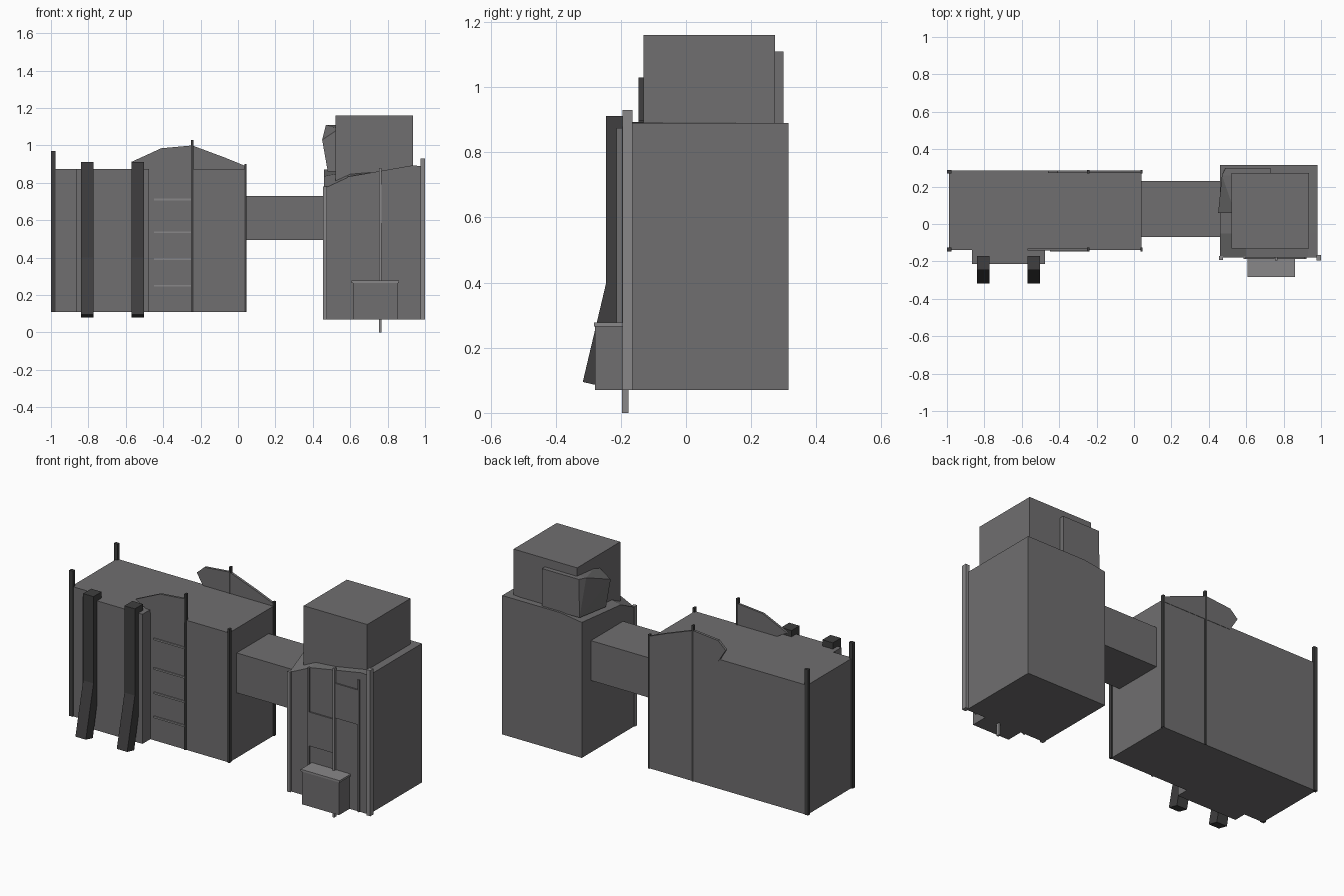
import bpy, bmesh

if "Cube" in bpy.data.objects:
    bpy.data.objects.remove(bpy.data.objects["Cube"])


def material(name, v):
    m = bpy.data.materials.new(name)
    m.diffuse_color = (v, v * 0.98, v, 1)
    m.use_nodes = True
    m.node_tree.nodes["Principled BSDF"].inputs["Base Color"].default_value = m.diffuse_color
    return m


GREY = material("stone_grey", 0.16)
DARK = material("dark_beam", 0.05)
LIGHT = material("light_trim", 0.25)


def finish(name, bm, mat):
    bmesh.ops.recalc_face_normals(bm, faces=bm.faces[:])
    me = bpy.data.meshes.new(name)
    bm.to_mesh(me)
    bm.free()
    me.materials.append(mat)
    ob = bpy.data.objects.new(name, me)
    bpy.context.collection.objects.link(ob)
    return ob


def box(name, x, y, z, mat=GREY):
    bm = bmesh.new()
    bmesh.ops.create_cube(bm, size=1)
    for v in bm.verts:
        v.co = [r[0] if c < 0 else r[1] for c, r in zip(v.co, (x, y, z))]
    return finish(name, bm, mat)


def prism(name, pts, axis, lo, hi, mat=GREY):
    """Extrude a 2D profile along x ('x': pts are y,z) or y ('y': pts are x,z)."""
    bm = bmesh.new()
    rings = []
    for d in (lo, hi):
        rings.append([bm.verts.new((d, a, b) if axis == 'x' else (a, d, b)) for a, b in pts])
        bm.faces.new(rings[-1])
    for i in range(len(pts)):
        j = (i + 1) % len(pts)
        bm.faces.new((rings[0][i], rings[0][j], rings[1][j], rings[1][i]))
    return finish(name, bm, mat)


# long hall, front projection and connecting passage
box("hall", (-0.99, 0.04), (-0.14, 0.285), (0.11, 0.875))
box("hall_front_block", (-0.865, -0.475), (-0.213, -0.13), (0.11, 0.875))
box("passage", (0.03, 0.47), (-0.07, 0.23), (0.495, 0.73))

# corner and middle posts on both long faces
for side, y in (("front", (-0.146, -0.126)), ("back", (0.271, 0.289))):
    box("end_post_" + side, (-1.0, -0.976), y, (0.11, 0.97), DARK)
    box("inner_post_" + side, (0.034, 0.046), y, (0.11, 0.9), DARK)
    box("middle_post_" + side, (-0.25, -0.238), y, (0.11, 1.03), DARK)

# peaked parapet plates
prism("front_parapet", [(-0.475, 0.86), (-0.57, 0.912), (-0.41, 0.985), (-0.245, 1.0),
                        (-0.245, 0.86)], 'y', -0.143, -0.13)
prism("back_parapet", [(-0.41, 0.86), (-0.46, 0.94), (-0.41, 0.985), (-0.245, 1.0),
                       (-0.07, 0.935), (0.04, 0.89), (0.04, 0.86)], 'y', 0.272, 0.287)

# bent buttress beams
for i, x in enumerate((-0.84, -0.57)):
    prism("buttress_%d" % i, [(-0.17, 0.912), (-0.245, 0.912), (-0.245, 0.4), (-0.317, 0.095),
                              (-0.252, 0.08), (-0.185, 0.39), (-0.17, 0.87)],
          'x', x, x + 0.068, DARK)

# ladder rungs
for i, z in enumerate((0.25, 0.392, 0.536, 0.71)):
    box("rung_%d" % i, (-0.45, -0.25), (-0.147, -0.135), (z - 0.005, z + 0.005), LIGHT)

# tower with a roof that dips at its front left corner
bm = bmesh.new()
xs = (0.46, 0.6, 0.93, 0.98)
rows = ((-0.18, (0.77, 0.835, 0.893, 0.89)),
        (-0.05, (0.835, 0.865, 0.892, 0.89)),
        (0.315, (0.87, 0.89, 0.89, 0.89)))
top = [[bm.verts.new((x, y, z)) for x, z in zip(xs, zs)] for y, zs in rows]
low = [[bm.verts.new((x, y, 0.07)) for x in xs] for y, _ in rows]
for r in range(2):
    for c in range(3):
        for g in (top, low):
            bm.faces.new((g[r][c], g[r][c + 1], g[r + 1][c + 1], g[r + 1][c]))
for c in range(3):
    for r in (0, 2):
        bm.faces.new((top[r][c], top[r][c + 1], low[r][c + 1], low[r][c]))
for r in range(2):
    for c in (0, 3):
        bm.faces.new((top[r][c], top[r + 1][c], low[r + 1][c], low[r][c]))
finish("tower", bm, GREY)

# tower top block
box("tower_cap", (0.52, 0.935), (-0.13, 0.273), (0.8, 1.16))

# slanted cladding around the cap's back left corner
bm = bmesh.new()
for p in ((0.73, 0.3, 0.885), (0.73, 0.3, 1.11), (0.49, 0.3, 1.11), (0.485, 0.3, 0.885),
          (0.47, 0.26, 1.11), (0.45, 0.06, 1.03), (0.48, 0.06, 0.86), (0.54, 0.06, 0.86),
          (0.54, 0.06, 1.09), (0.73, 0.26, 1.11), (0.73, 0.26, 0.885)):
    bm.verts.new(p)
bmesh.ops.convex_hull(bm, input=bm.verts[:])
finish("cap_cladding", bm, GREY)

# front trim strips: x range, y range, z range
strips = [((0.455, 0.475), (-0.192, -0.17), (0.07, 0.78)),
          ((0.585, 0.597), (-0.188, -0.17), (0.07, 0.835)),
          ((0.754, 0.766), (-0.196, -0.176), (0.0, 0.88)),
          ((0.912, 0.922), (-0.188, -0.17), (0.07, 0.85)),
          ((0.975, 1.0), (-0.195, -0.165), (0.07, 0.93))]
for i, s in enumerate(strips):
    box("front_strip_%d" % i, *s, LIGHT if i in (0, 2, 4) else GREY)

# shallow front panels
box("left_panel", (0.597, 0.75), (-0.188, -0.17), (0.375, 0.575))
box("right_panel", (0.766, 0.912), (-0.188, -0.17), (0.585, 0.79))

# projecting bin at the foot of the tower
box("front_bin", (0.615, 0.855), (-0.279, -0.17), (0.07, 0.265))
box("bin_lid", (0.608, 0.862), (-0.283, -0.17), (0.265, 0.277), LIGHT)
